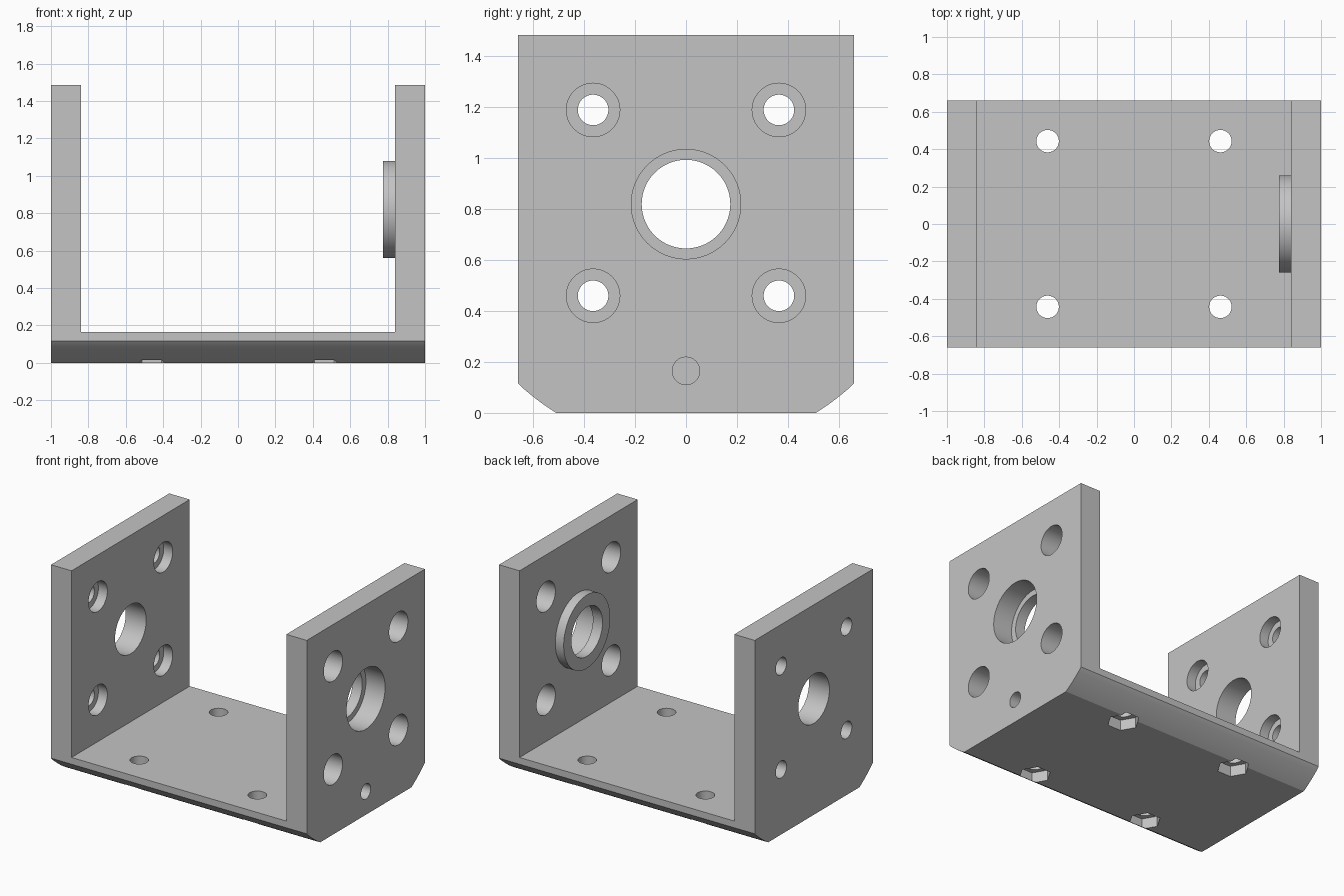
import bpy, bmesh
from math import pi, sin, cos, atan2, hypot
from mathutils import Matrix, Vector

cube = bpy.data.objects.get("Cube")
if cube:
    bpy.data.objects.remove(cube, do_unlink=True)

grey = bpy.data.materials.new("light_grey")
grey.use_nodes = True
COLOR = (0.55, 0.55, 0.55, 1)
grey.diffuse_color = COLOR
grey.node_tree.nodes["Principled BSDF"].inputs["Base Color"].default_value = COLOR

W, H, WALL, FLOOR = 0.66, 1.485, 0.84, 0.165   # half depth, height, wall inner x, floor top
AXIS = 0.82                                    # height of the shaft axis


def make(name, bm):
    bmesh.ops.recalc_face_normals(bm, faces=bm.faces)
    mesh = bpy.data.meshes.new(name)
    bm.to_mesh(mesh)
    bm.free()
    mesh.materials.append(grey)
    ob = bpy.data.objects.new(name, mesh)
    bpy.context.collection.objects.link(ob)
    return ob


def box(name, lo, hi):
    lo, hi = Vector(lo), Vector(hi)
    bm = bmesh.new()
    bmesh.ops.create_cube(bm, size=1)
    bmesh.ops.scale(bm, vec=hi - lo, verts=bm.verts)
    bmesh.ops.translate(bm, vec=(lo + hi) / 2, verts=bm.verts)
    return make(name, bm)


def rod(name, axis, r, a, b, u, v, sides=64):
    """Cylinder from a to b along x (centre y=u, z=v) or along z (centre x=u, y=v)."""
    bm = bmesh.new()
    bmesh.ops.create_cone(bm, cap_ends=True, segments=sides, radius1=r, radius2=r, depth=b - a)
    mid = (a + b) / 2
    if axis == "X":
        m = Matrix.Translation((mid, u, v)) @ Matrix.Rotation(pi / 2, 4, "Y")
    else:
        m = Matrix.Translation((u, v, mid))
        if sides == 6:   # corners point along x
            m = m @ Matrix.Rotation(pi / 6 * (abs(bm.verts[0].co.x if hasattr(bm.verts, "ensure_lookup_table")
                                                  and not bm.verts.ensure_lookup_table() else 0) < r * 0.4), 4, "Z")
    bmesh.ops.transform(bm, matrix=m, verts=bm.verts)
    return make(name, bm)


def boolean(target, tool, op="DIFFERENCE"):
    mod = target.modifiers.new(tool.name, "BOOLEAN")
    mod.operation, mod.solver, mod.object = op, "EXACT", tool
    graph = bpy.context.evaluated_depsgraph_get()
    mesh = bpy.data.meshes.new_from_object(target.evaluated_get(graph))
    target.modifiers.clear()
    target.data = mesh
    bpy.data.objects.remove(tool, do_unlink=True)


# Block with rounded lower edges, swept along x
radius = hypot(0.51, AXIS)
a0 = atan2(-AXIS, 0.51)
a1 = atan2(0.12 - AXIS, W)
arc = [(radius * cos(a0 + (a1 - a0) * i / 10), AXIS + radius * sin(a0 + (a1 - a0) * i / 10))
       for i in range(11)]
arc = [(min(y, W), max(z, 0)) for y, z in arc]
profile = arc + [(W, H), (-W, H)] + [(-y, z) for y, z in reversed(arc)]
bm = bmesh.new()
face = bm.faces.new([bm.verts.new((-1, y, z)) for y, z in profile])
ext = bmesh.ops.extrude_face_region(bm, geom=[face])
bmesh.ops.translate(bm, vec=(2, 0, 0),
                    verts=[g for g in ext["geom"] if isinstance(g, bmesh.types.BMVert)])
bracket = make("bracket", bm)

# Channel between the walls, then the raised ring inside the left wall
boolean(bracket, box("channel", (-WALL, -1, FLOOR), (WALL, 1, 2)))
boolean(bracket, rod("raised_ring", "X", 0.26, 0.775, 0.9, 0, AXIS, 96), "UNION")

# Shaft holes and bearing seat
boolean(bracket, rod("shaft_hole", "X", 0.174, -1.2, 1.2, 0, AXIS, 96))
boolean(bracket, rod("bearing_seat", "X", 0.215, 0.85, 1.2, 0, AXIS, 96))

# Wall screw holes: wide through one wall, countersunk from inside in the other
for y in (-0.365, 0.365):
    for z in (0.46, 1.19):
        boolean(bracket, rod("access_hole", "X", 0.105, 0.7, 1.2, y, z))
        boolean(bracket, rod("screw_hole", "X", 0.06, -1.2, -0.7, y, z))
        boolean(bracket, rod("screw_head_seat", "X", 0.105, -0.91, -0.7, y, z))

# Blind pin hole
boolean(bracket, rod("pin_hole", "X", 0.054, 0.9, 1.2, 0, 0.165))

# Floor bolt holes with hexagonal nut pockets below
for x in (-0.462, 0.462):
    for y in (-0.443, 0.443):
        boolean(bracket, rod("bolt_hole", "Z", 0.06, -0.2, 0.4, x, y))
        boolean(bracket, rod("nut_pocket", "Z", 0.105, -0.2, 0.075, x, y, 6))

bpy.ops.object.select_all(action="DESELECT")
bracket.select_set(True)
bpy.context.view_layer.objects.active = bracket
bpy.ops.object.shade_smooth_by_angle(angle=pi / 6)
